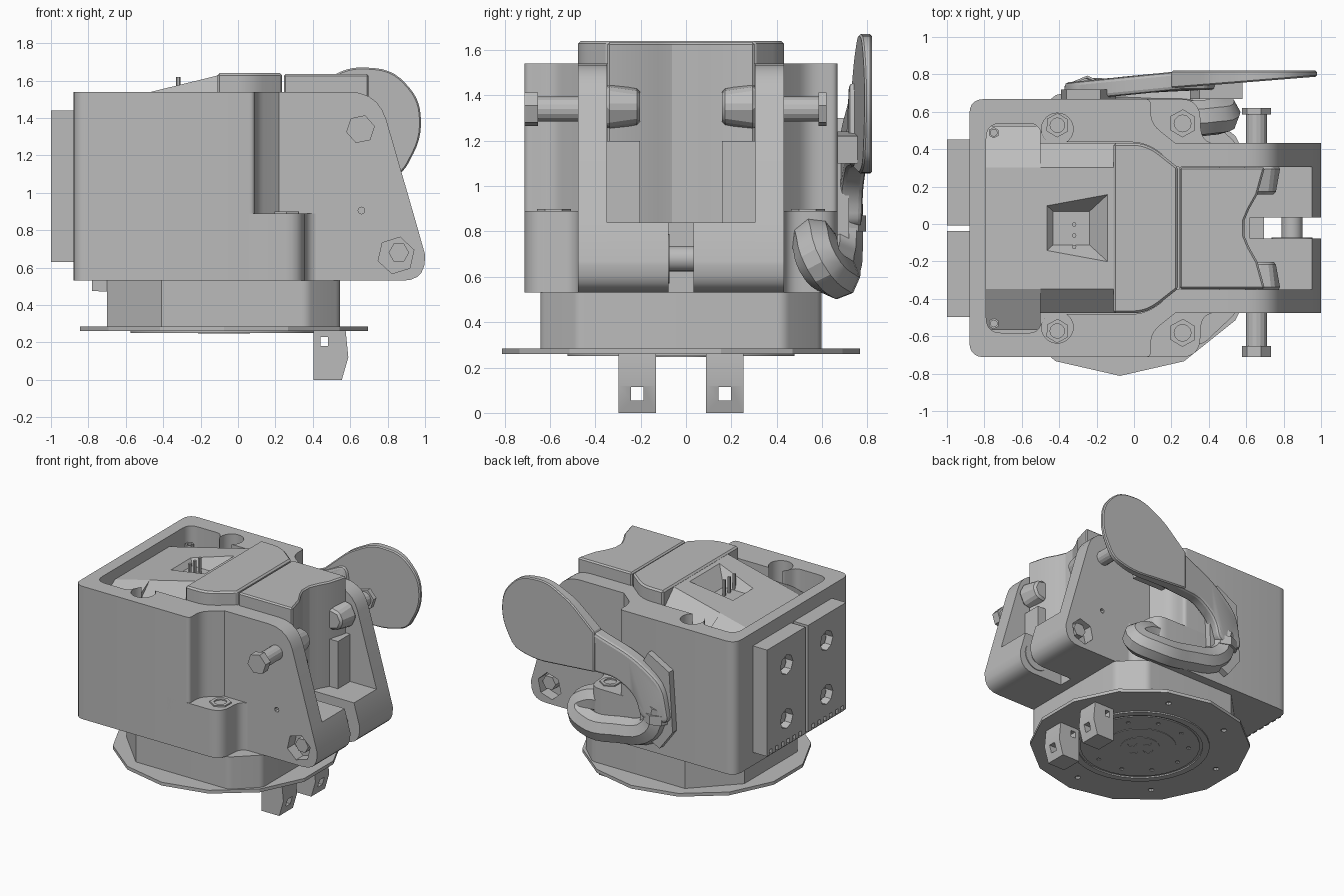
import bpy, bmesh, math
from mathutils import Vector

if "Cube" in bpy.data.objects:
    bpy.data.objects.remove(bpy.data.objects["Cube"])

GREY = (0.5, 0.5, 0.5, 1)
grey = bpy.data.materials.new("machined grey")
grey.use_nodes = True
grey.diffuse_color = GREY
grey.node_tree.nodes["Principled BSDF"].inputs["Base Color"].default_value = GREY

MIDDLE = -0.022  # the housing's symmetry plane; parts are laid out around it
AXES = {"x": lambda a, b, c: (c, a, b),
        "y": lambda a, b, c: (a, c, b),
        "z": lambda a, b, c: (a, b, c)}


def finish(name, bm):
    bmesh.ops.recalc_face_normals(bm, faces=bm.faces)
    mesh = bpy.data.meshes.new(name)
    bm.to_mesh(mesh)
    bm.free()
    obj = bpy.data.objects.new(name, mesh)
    bpy.context.collection.objects.link(obj)
    mesh.materials.append(grey)
    return obj


def rounded(points):
    """Outline whose corners given as (a, b, size) are rounded."""
    out = []
    for i, p in enumerate(points):
        here = Vector(p[:2])
        if len(p) < 3:
            out.append(here)
            continue
        before = Vector(points[i - 1][:2])
        after = Vector(points[(i + 1) % len(points)][:2])
        start = here + (before - here).normalized() * p[2]
        end = here + (after - here).normalized() * p[2]
        for k in range(6):
            t = k / 5
            out.append(start * (1 - t) ** 2 + here * 2 * t * (1 - t) + end * t * t)
    return out


def sym(points):
    """Closes a half outline by mirroring it across the middle."""
    return points + [(p[0], -p[1], *p[2:]) for p in reversed(points)]


def rect(a, b, c, d):
    return [(a, c), (b, c), (b, d), (a, d)]


def circle(a, b, r, n=24, turn=0.0):
    return [(a + r * math.cos(turn + math.tau * i / n),
             b + r * math.sin(turn + math.tau * i / n)) for i in range(n)]


def prism(name, outline, axis, low, high, taper=1.0):
    bm = bmesh.new()
    pts = rounded(outline)
    centre = sum(pts, Vector((0, 0))) / len(pts)
    rings = []
    for level, scale in ((low, taper), (high, 1)):
        ring = []
        for p in pts:
            q = centre + (p - centre) * scale
            co = Vector(AXES[axis](q.x, q.y, level))
            co.y += MIDDLE
            ring.append(bm.verts.new(co))
        rings.append(ring)
    bm.faces.new(rings[0])
    bm.faces.new(rings[1])
    for i in range(len(pts)):
        j = (i + 1) % len(pts)
        bm.faces.new((rings[0][i], rings[0][j], rings[1][j], rings[1][i]))
    return finish(name, bm)


def activate(obj):
    bpy.ops.object.select_all(action="DESELECT")
    obj.select_set(True)
    bpy.context.view_layer.objects.active = obj


def cut(obj, *cutters):
    activate(obj)
    for cutter in cutters:
        mod = obj.modifiers.new("cut", "BOOLEAN")
        mod.operation, mod.solver, mod.object = "DIFFERENCE", "EXACT", cutter
        bpy.ops.object.modifier_apply(modifier=mod.name)
        bpy.data.objects.remove(cutter)


def soften(obj, width, segments=2):
    activate(obj)
    mod = obj.modifiers.new("soften", "BEVEL")
    mod.width, mod.segments = width, segments
    bpy.ops.object.modifier_apply(modifier=mod.name)


# Housing with an open top
body = prism("housing", sym([(-0.88, -0.69, 0.08), (0.09, -0.69, 0.03),
             (0.09, -0.56, 0.06), (0.22, -0.455), (0.25, -0.36)]), "z", 0.53, 1.54)
cavity = sym([(-0.79, -0.56, 0.08), (-0.52, -0.56, 0.04), (-0.47, -0.46, 0.03),
              (0.06, -0.46, 0.08), (0.24, -0.33)])
cut(body, prism("cavity", cavity, "z", 1.28, 1.7),
    *[prism("lobe", circle(-0.41, s * 0.53, 0.085), "z", 1.28, 1.7) for s in (-1, 1)])

# Lower ledge sweeping into the arms
prism("ledge", sym([(-0.1, -0.69), (0.35, -0.69, 0.1), (0.36, -0.455, 0.08),
                    (0.46, -0.45)]), "z", 0.53, 0.89)
prism("floor_block", rect(0.2, 0.62, -0.4, 0.4), "z", 0.53, 0.84)

# Arms, hinge blocks and hinge pin
arm = [(0.15, 0.53), (1.0, 0.53, 0.12), (1.0, 0.67), (0.952, 0.84),
       (0.75, 1.54, 0.16), (0.15, 1.54)]
block = [(0.55, 0.53)] + arm[1:4] + [(0.55, 0.84)]
for s, side in ((-1, "right"), (1, "left")):
    plate = prism(side + "_arm", arm, "y", s * 0.327, s * 0.455)
    cut(plate, prism("pocket", circle(0.845, 0.665, 0.1, 6, 0.3), "y", s * 0.37, s * 0.6),
        prism("pin_hole", circle(0.66, 0.905, 0.018, 8), "y", s * 0.4, s * 0.6))
    prism(side + "_hinge_block", block, "y", s * 0.056, s * 0.33)
    prism(side + "_hinge_nut", circle(0.86, 0.68, 0.055, 6), "y", s * 0.36, s * 0.44)
    # Cross bolts, clamp nuts and the pads below them
    end, head = (0.69, 0.06) if s < 0 else (0.642, 0.035)
    prism(side + "_cross_bolt", circle(0.655, 1.34, 0.055, 16), "y", s * 0.3, s * (end - 0.01))
    prism(side + "_cross_bolt_head", circle(0.655, 1.34, 0.078, 6, 0.2), "y",
          s * (end - head), s * end)
    nut = prism(side + "_clamp_nut", circle(0.68, 1.35, 0.11, 7), "y", s * 0.18, s * 0.33, 0.75)
    soften(nut, 0.015, 1)
    prism(side + "_jaw_pad", rect(0.6, 0.73, s * 0.18, s * 0.33), "z", 0.83, 1.2)
    # Housing bolts
    for label, x, r, y, low, high in (("cavity", -0.41, 0.065, 0.55, 1.25, 1.36),
                                      ("ledge", 0.26, 0.075, 0.56, 0.85, 0.9),
                                      ("corner", -0.75, 0.03, 0.51, 1.25, 1.42)):
        bolt = prism(f"{side}_{label}_bolt", circle(x, s * y, r, 6, 0.5), "z", low, high)
        cut(bolt, prism("socket", circle(x, s * y, r * 0.6, 12), "z", high - 0.02, high + 0.1))
prism("hinge_pin", circle(0.845, 0.68, 0.056), "y", -0.1, 0.1)
prism("hinge_washer", circle(0.845, 0.68, 0.11), "y", -0.07, -0.05)

# Inner module: sloped cover in two widths, cap and grooved jaw
for label, back, front, base in (("wide", -0.79, -0.5, 0.545), ("narrow", -0.55, -0.1, 0.455)):
    bm = bmesh.new()
    for x in (back, front):
        top = 1.46 + 0.245 * (x + 0.79)
        for y, z in ((base, 1.25), (base, top - 0.13), (0.325, top)):
            for s in (-1, 1):
                bm.verts.new((x, s * y + MIDDLE, z))
    bmesh.ops.convex_hull(bm, input=bm.verts)
    bmesh.ops.dissolve_limit(bm, angle_limit=0.02, verts=bm.verts, edges=bm.edges)
    cover = finish(label + "_cover", bm)
    cut(cover, prism("window", rect(-0.53, -0.14, -0.18, 0.18), "z", 1.5, 1.62, 0.5))
for i in range(3):
    prism(f"contact_pin_{i}", circle(-0.32, -0.1 + i * 0.06, 0.012, 6), "z", 1.45, 1.62)
cap = prism("cap", sym([(-0.11, -0.455), (0.07, -0.455, 0.08), (0.235, -0.325)]),
            "z", 1.27, 1.64)
soften(cap, 0.012, 1)
jaw = prism("jaw", sym([(0.245, -0.325), (0.7, -0.325), (0.66, -0.18), (0.615, -0.1),
                        (0.59, -0.04)]), "z", 0.83, 1.635)
soften(jaw, 0.01, 1)

# Rear mounting plates with bolt recesses and bottom teeth
for s, side in ((-1, "right"), (1, "left")):
    mount = prism(side + "_mount_plate", rect(s * 0.015, s * 0.475, 0.63, 1.44),
                  "x", -1, -0.87)
    for z in (0.83, 1.24):
        cut(mount, prism("recess", circle(s * 0.24, z, 0.075, 8), "x", -1.1, -0.94))
        prism(side + "_mount_bolt", circle(s * 0.24, z, 0.045, 6), "x", -0.965, -0.9)
    cut(mount, *[prism("tooth_gap", rect(y - 0.015, y + 0.015, 0.6, 0.67), "x", -1.1, -0.97)
                 for y in [s * (0.08 + 0.07 * i) for i in range(6)]])

# Octagonal collar and wedge
prism("collar", sym([(-0.7, -0.32), (-0.41, -0.62), (0.37, -0.62, 0.03),
                     (0.545, -0.455, 0.03)]), "z", 0.28, 0.53)
prism("wedge", [(-0.78, 0.53), (-0.78, 0.475), (-0.45, 0.46), (-0.45, 0.53)],
      "y", -0.32, 0.32)

# Round base flange with holes and concentric rings below
HUB = -0.075
flange = prism("flange", circle(HUB, 0, 0.79, 14, math.pi / 2), "z", 0.26, 0.285)
cut(flange, *[prism("hole", circle(*p, 0.022, 8), "z", 0.2, 0.278)
              for p in circle(HUB, 0, 0.64, 7, 0.3)])
hub = prism("hub", circle(HUB, 0, 0.5, 32), "z", 0.25, 0.275)
cut(hub, prism("groove", circle(HUB, 0, 0.45, 32), "z", 0.2, 0.262))
for label, r, low in (("outer", 0.43, 0.254), ("inner", 0.26, 0.25), ("centre", 0.14, 0.247)):
    ring = prism(label + "_ring", circle(HUB, 0, r, 32), "z", low, 0.272)
    if label == "outer":
        cut(ring, *[prism("hole", circle(*p, 0.016, 8), "z", 0.2, 0.268)
                    for p in circle(HUB, 0, 0.35, 10)])
    if label == "centre":
        cut(ring, *[prism("hole", circle(*p, 0.035, 8), "z", 0.2, 0.265)
                    for p in circle(HUB, 0, 0.075, 4)])

# Clip feet with square windows
for s, side in ((-1, "right"), (1, "left")):
    foot = prism(side + "_foot", [(0.405, 0), (0.555, 0), (0.59, 0.12), (0.575, 0.27),
                                  (0.405, 0.27)], "y", s * 0.11, s * 0.275)
    cut(foot, prism("window", rect(s * 0.165, s * 0.22, 0.055, 0.115), "x", 0.3, 0.7),
        prism("notch", rect(0.44, 0.48, 0.18, 0.23), "y", s * 0.05, s * 0.35))

# Latch on the left side: plate, lever with paddle, curled hook
prism("latch_plate", [(-0.39, 0.75), (-0.28, 0.6), (-0.12, 0.68), (-0.1, 1.15),
                      (-0.18, 1.3), (-0.36, 1.2)], "y", 0.68, 0.74)
paddle = prism("paddle", [(0.88, 1.1, 0.06), (0.985, 1.3, 0.1), (0.97, 1.5, 0.08),
               (0.83, 1.66, 0.1), (0.6, 1.675, 0.08), (0.4, 1.57, 0.06), (0.2, 1.39),
               (0.2, 1.09), (0.45, 1.07, 0.08), (0.7, 1.05, 0.1)], "y", 0.81, 0.842)
for v in paddle.data.vertices:
    if v.co.y < 0.8:
        v.co.y -= 0.08 * (0.98 - v.co.x)
soften(paddle, 0.008, 1)
neck = prism("lever_neck", [(0.4, 1.48, 0.08), (0.2, 1.38, 0.08), (-0.1, 1.27, 0.12),
             (-0.33, 1.1, 0.1), (-0.38, 0.82, 0.06), (-0.15, 0.82, 0.06),
             (-0.12, 0.98, 0.1), (0.05, 1.08, 0.06), (0.45, 1.09, 0.08)], "y", 0.74, 0.84)
for v in neck.data.vertices:
    v.co.y -= 0.1 * max(0, 0.25 - v.co.x)
soften(neck, 0.02)
prism("lever_lip", [(0.3, 1.1), (0.57, 1.1), (0.58, 1.22), (0.35, 1.24)], "y", 0.69, 0.8)
prism("hook_cuff", circle(-0.25, 0.705, 0.11, 8), "z", 0.8, 0.87)

curve = bpy.data.curves.new("latch_hook", "CURVE")
curve.dimensions = "3D"
curve.bevel_depth, curve.bevel_resolution, curve.resolution_u = 0.1, 2, 5
curve.use_fill_caps = True
path = [(-0.26, 0.68, 0.92), (-0.2, 0.68, 0.73), (0.08, 0.67, 0.63), (0.36, 0.65, 0.61),
        (0.47, 0.59, 0.67), (0.4, 0.57, 0.74), (0.24, 0.56, 0.77)]
spline = curve.splines.new("BEZIER")
spline.bezier_points.add(len(path) - 1)
for point, co in zip(spline.bezier_points, path):
    point.co = co
    point.handle_left_type = point.handle_right_type = "AUTO"
curve.materials.append(grey)
hook = bpy.data.objects.new("latch_hook", curve)
bpy.context.collection.objects.link(hook)
activate(hook)
bpy.ops.object.convert(target="MESH")

# Smooth the curved faces, keep the edges crisp
for obj in list(bpy.context.collection.objects):
    if obj.type == "MESH":
        activate(obj)
        bpy.ops.object.shade_smooth_by_angle(angle=math.radians(22))
